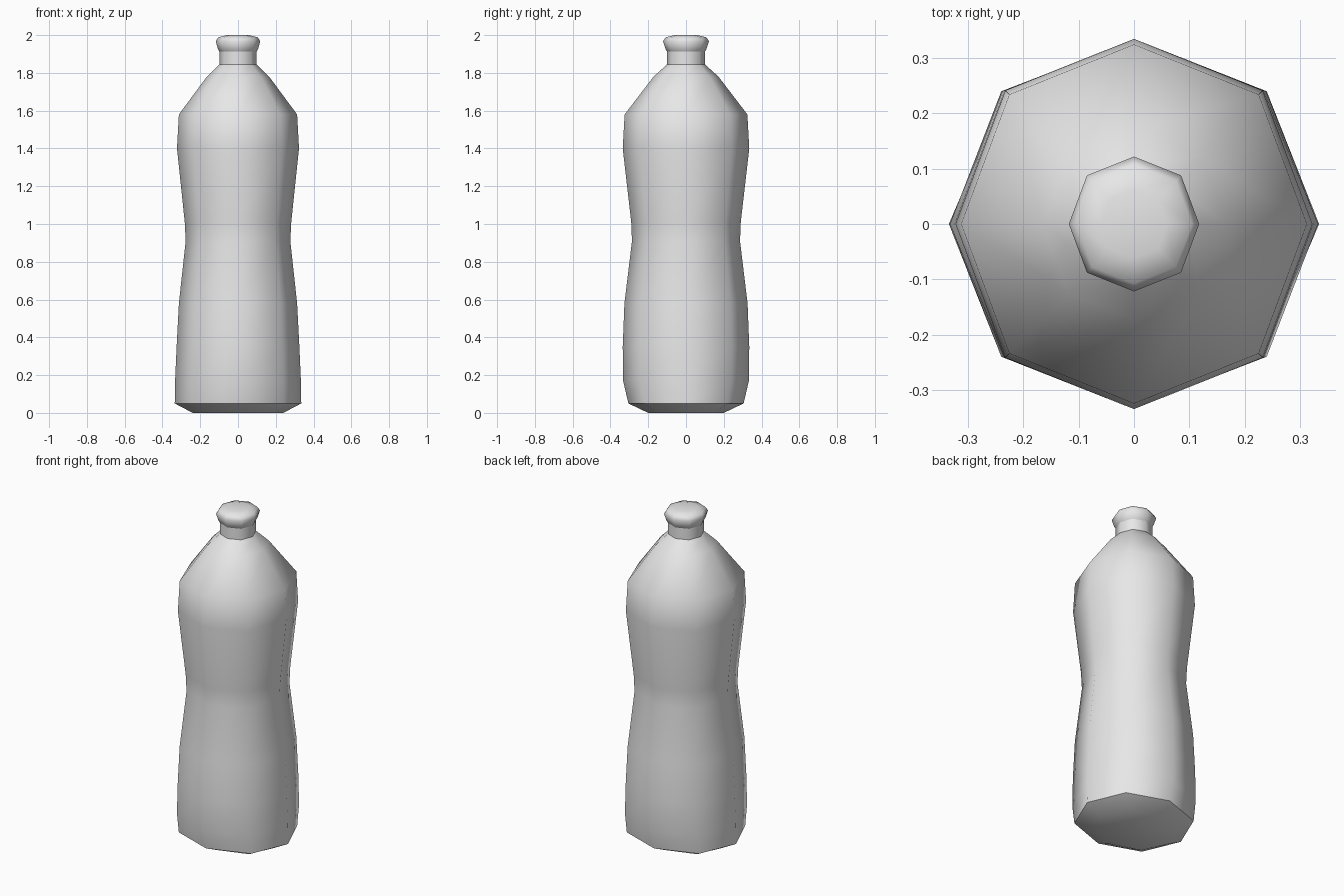
import bpy, bmesh
from math import cos, sin, pi

cube = bpy.data.objects.get("Cube")
if cube:
    bpy.data.objects.remove(cube, do_unlink=True)

SIDES = 8

grey = bpy.data.materials.new("plain_grey")
grey.use_nodes = True
grey.diffuse_color = (0.8, 0.8, 0.8, 1)
grey.node_tree.nodes["Principled BSDF"].inputs["Base Color"].default_value = (0.8, 0.8, 0.8, 1)


def lathe(name, profile, sharp=(), close_bottom=False, close_top=False):
    """Skin eight-sided rings given as (z, x radius, y radius)."""
    bm = bmesh.new()
    rings = []
    for z, rx, ry in profile:
        ring = []
        for i in range(SIDES):
            a = 2 * pi * i / SIDES
            # corners between the axes stand out very slightly
            k = 1.02 if i % 2 else 1.0
            ring.append(bm.verts.new((rx * k * cos(a), ry * k * sin(a), z)))
        rings.append(ring)
    for low, high in zip(rings, rings[1:]):
        for i in range(SIDES):
            j = (i + 1) % SIDES
            bm.faces.new((low[i], low[j], high[j], high[i]))
    if close_bottom:
        bm.faces.new(rings[0][::-1])
    if close_top:
        bm.faces.new(rings[-1])
    for face in bm.faces:
        face.smooth = True
    # keep chosen rings as hard creases
    for r in sharp:
        for i in range(SIDES):
            bm.edges.get((rings[r][i], rings[r][(i + 1) % SIDES])).smooth = False
    mesh = bpy.data.meshes.new(name)
    bm.to_mesh(mesh)
    bm.free()
    mesh.materials.append(grey)
    obj = bpy.data.objects.new(name, mesh)
    bpy.context.collection.objects.link(obj)
    return obj


# Waisted body from the chamfered base up to the shoulder
lathe("bottle_body", [
    (0.0, 0.24, 0.20),
    (0.05, 0.335, 0.305),
    (0.17, 0.333, 0.333),
    (0.35, 0.325, 0.335),
    (0.58, 0.313, 0.326),
    (0.91, 0.277, 0.286),
    (1.01, 0.282, 0.290),
    (1.40, 0.323, 0.335),
    (1.58, 0.313, 0.325),
    (1.78, 0.165, 0.172),
    (1.845, 0.098, 0.10),
], sharp=[1], close_bottom=True)

# Short straight neck
lathe("bottle_neck", [(1.845, 0.098, 0.10), (1.915, 0.098, 0.10)])

# Flared stopper with a slightly domed top
lathe("bottle_stopper", [
    (1.912, 0.098, 0.10),
    (1.925, 0.106, 0.108),
    (1.967, 0.118, 0.122),
    (1.988, 0.105, 0.108),
    (2.0, 0.06, 0.062),
], close_top=True)
